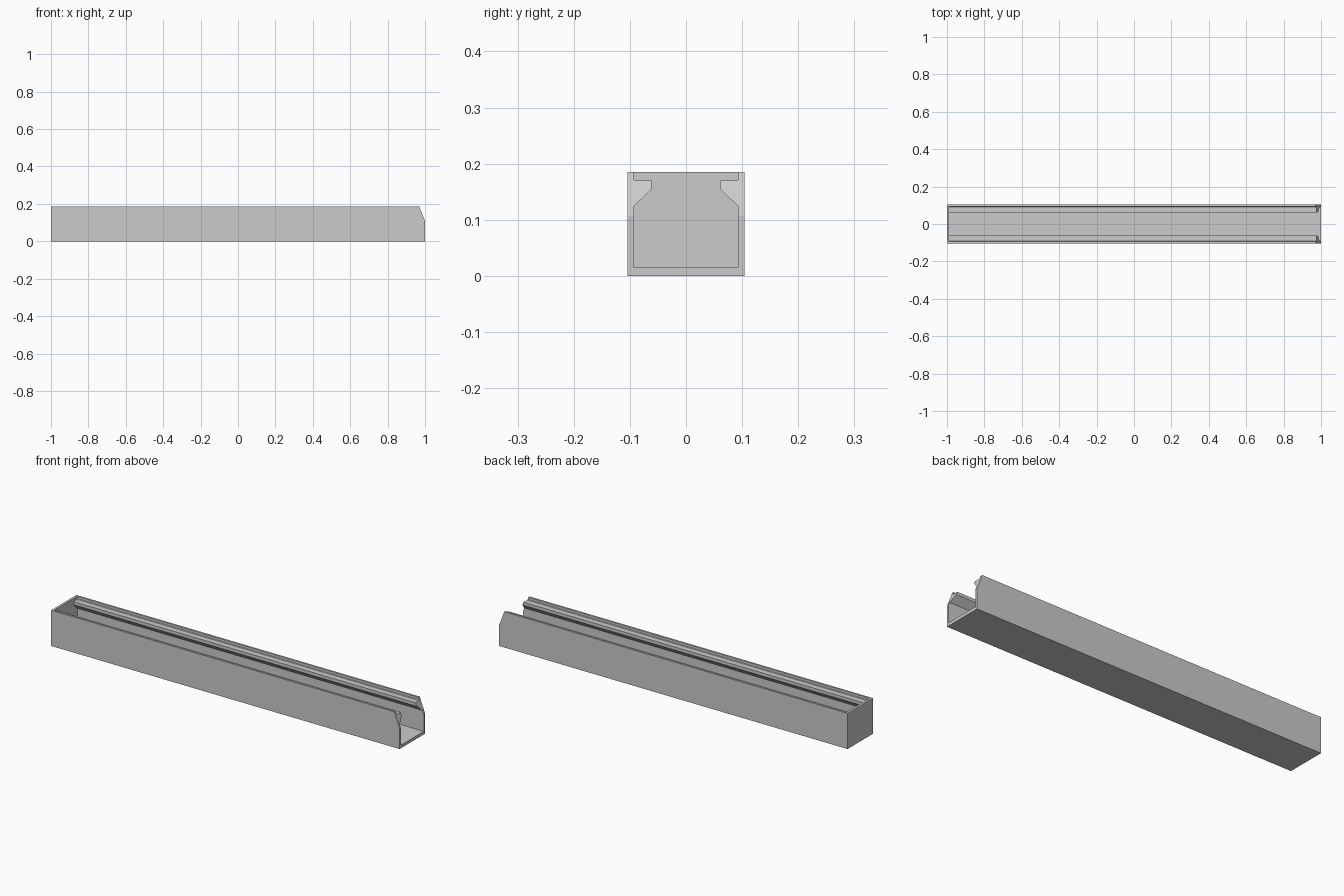
import bpy
import bmesh

cube = bpy.data.objects.get("Cube")
if cube:
    bpy.data.objects.remove(cube, do_unlink=True)

HALF_W, HEIGHT = 0.104, 0.185
INNER, LIP = 0.094, 0.0615


def prism(name, points, axis, start, end):
    """Extrude a closed 2D profile along x (points are y, z) or y (points are x, z)."""
    def place(p, d):
        return (d, p[0], p[1]) if axis == "x" else (p[0], d, p[1])

    bm = bmesh.new()
    face = bm.faces.new([bm.verts.new(place(p, start)) for p in points])
    move = place((0, 0), end - start)
    new = bmesh.ops.extrude_face_region(bm, geom=[face])["geom"]
    bmesh.ops.translate(bm, vec=move, verts=[v for v in new if isinstance(v, bmesh.types.BMVert)])
    bmesh.ops.recalc_face_normals(bm, faces=bm.faces)
    mesh = bpy.data.meshes.new(name)
    bm.to_mesh(mesh)
    bm.free()
    obj = bpy.data.objects.new(name, mesh)
    bpy.context.scene.collection.objects.link(obj)
    return obj


# Grey material
grey = bpy.data.materials.new("light_grey")
grey.use_nodes = True
color = (0.6, 0.6, 0.6, 1)
grey.diffuse_color = color
grey.node_tree.nodes["Principled BSDF"].inputs["Base Color"].default_value = color

# Outer block with the sloped open end
side = [(-1, 0), (1, 0), (1, 0.107), (0.97, HEIGHT), (-1, HEIGHT)]
channel = prism("channel", side, "y", -HALF_W, HALF_W)
channel.data.materials.append(grey)

# Cavity profile: floor, walls, sloped lips and the shallow ledge above them
half = [(INNER, 0.016), (INNER, 0.123), (LIP, 0.154), (LIP, 0.17),
        (INNER - 0.003, 0.17), (INNER, 0.173), (INNER, 0.25)]
profile = half + [(-y, z) for y, z in reversed(half)]
cutter = prism("cavity_cutter", profile, "x", -0.988, 1.1)
cutter.hide_render = True
cutter.data.materials.append(grey)

# Hollow the block, leaving the wall at the closed end
cut = channel.modifiers.new("cavity", "BOOLEAN")
cut.operation = "DIFFERENCE"
cut.solver = "EXACT"
cut.object = cutter
bpy.context.view_layer.objects.active = channel
bpy.ops.object.modifier_apply(modifier=cut.name)
bpy.data.objects.remove(cutter, do_unlink=True)
